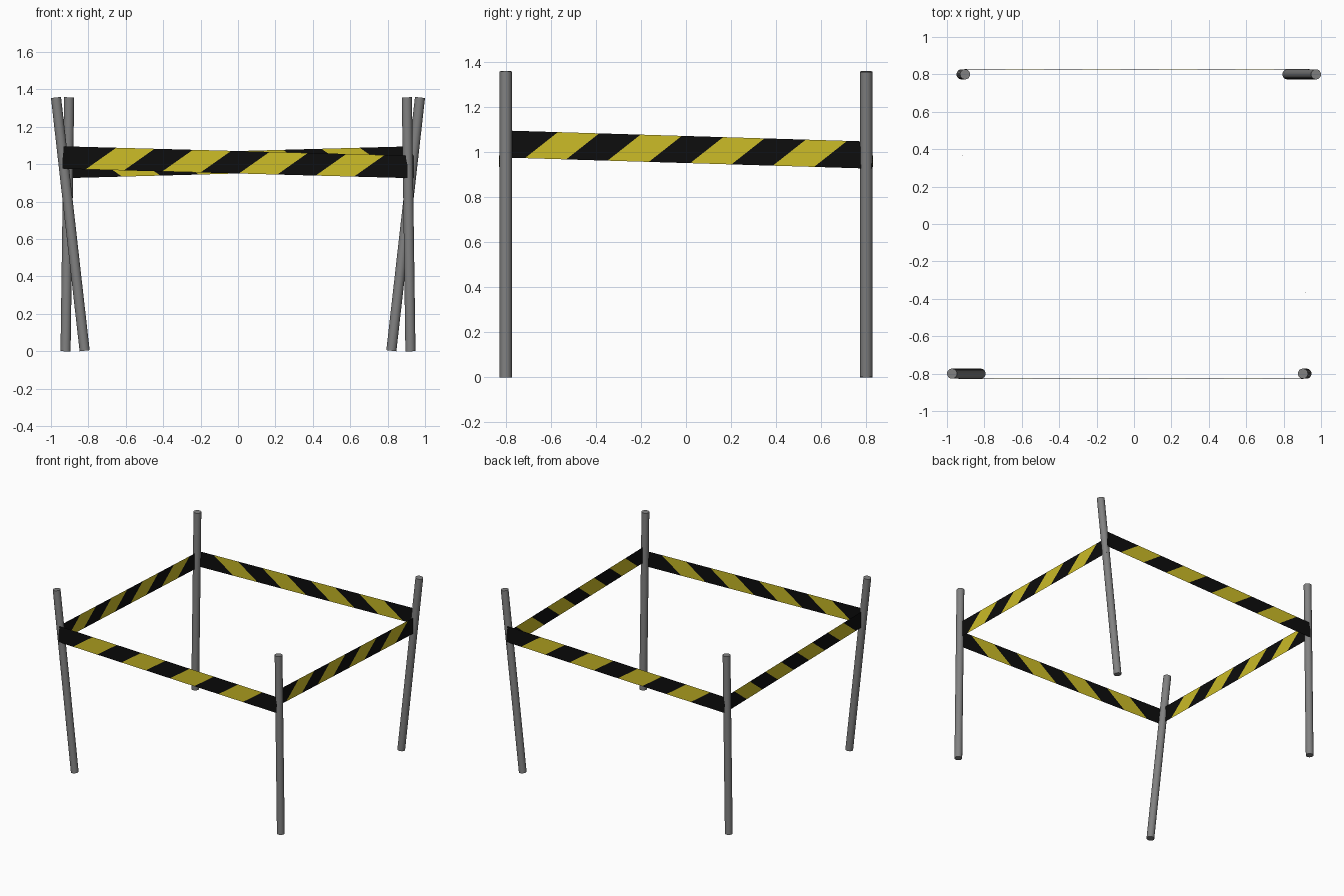
import bpy
from mathutils import Vector

if "Cube" in bpy.data.objects:
    bpy.data.objects.remove(bpy.data.objects["Cube"])


def material(name, rgb):
    m = bpy.data.materials.new(name)
    m.diffuse_color = (*rgb, 1)
    m.use_nodes = True
    m.node_tree.nodes["Principled BSDF"].inputs["Base Color"].default_value = m.diffuse_color
    return m


GREY = material("post_grey", (0.22, 0.22, 0.22))
BLACK = material("tape_black", (0.004, 0.004, 0.004))
YELLOW = material("tape_yellow", (0.6, 0.5, 0.02))
RADIUS = 0.027


def post(name, foot, head):
    """Round post between two points, ends cut square to its axis."""
    foot, head = Vector(foot), Vector(head)
    axis = head - foot
    bpy.ops.mesh.primitive_cylinder_add(
        vertices=20, radius=RADIUS, depth=axis.length, location=(foot + head) / 2,
        rotation=axis.to_track_quat('Z', 'Y').to_euler())
    ob = bpy.context.object
    ob.name = name
    ob.data.materials.append(GREY)
    bpy.ops.object.shade_smooth_by_angle()


def tape(name, start, end, tilt=0.0, cells=9, height=0.12):
    """Thin ribbon cut into slanted stripes, black at both ends."""
    start, end = Vector(start), Vector(end)
    verts, faces = [], []
    for i in range(cells + 1):
        slant = 0 if i in (0, cells) else 0.4
        for side in (-1, 1):
            p = start.lerp(end, (i + side * slant) / cells)
            verts.append(p + Vector((0, side * tilt, side * height / 2)))
        if i:
            a = 2 * i
            faces.append((a - 2, a, a + 1, a - 1))
    me = bpy.data.meshes.new(name)
    me.from_pydata(verts, [], faces)
    me.materials.append(BLACK)
    me.materials.append(YELLOW)
    for i, poly in enumerate(me.polygons):
        poly.material_index = i % 2
    bpy.context.collection.objects.link(bpy.data.objects.new(name, me))


# Front and back are half-turn copies: one leaning post, one upright, one tape
for s, label in ((1, "front"), (-1, "back")):
    post(label + "_leaning_post", (-0.82 * s, -0.8 * s, 0.003), (-0.973 * s, -0.8 * s, 1.357))
    post(label + "_upright_post", (0.922 * s, -0.8 * s, 0), (0.903 * s, -0.8 * s, 1.358))
    tape(label + "_tape", (-0.938 * s, -0.827 * s, 1.036), (0.907 * s, -0.827 * s, 0.986), 0.002 * s)

# Side tapes both drop toward the back
tape("right_tape", (0.907, -0.825, 1.036), (0.938, 0.825, 0.986))
tape("left_tape", (-0.938, -0.825, 1.036), (-0.907, 0.825, 0.986))
